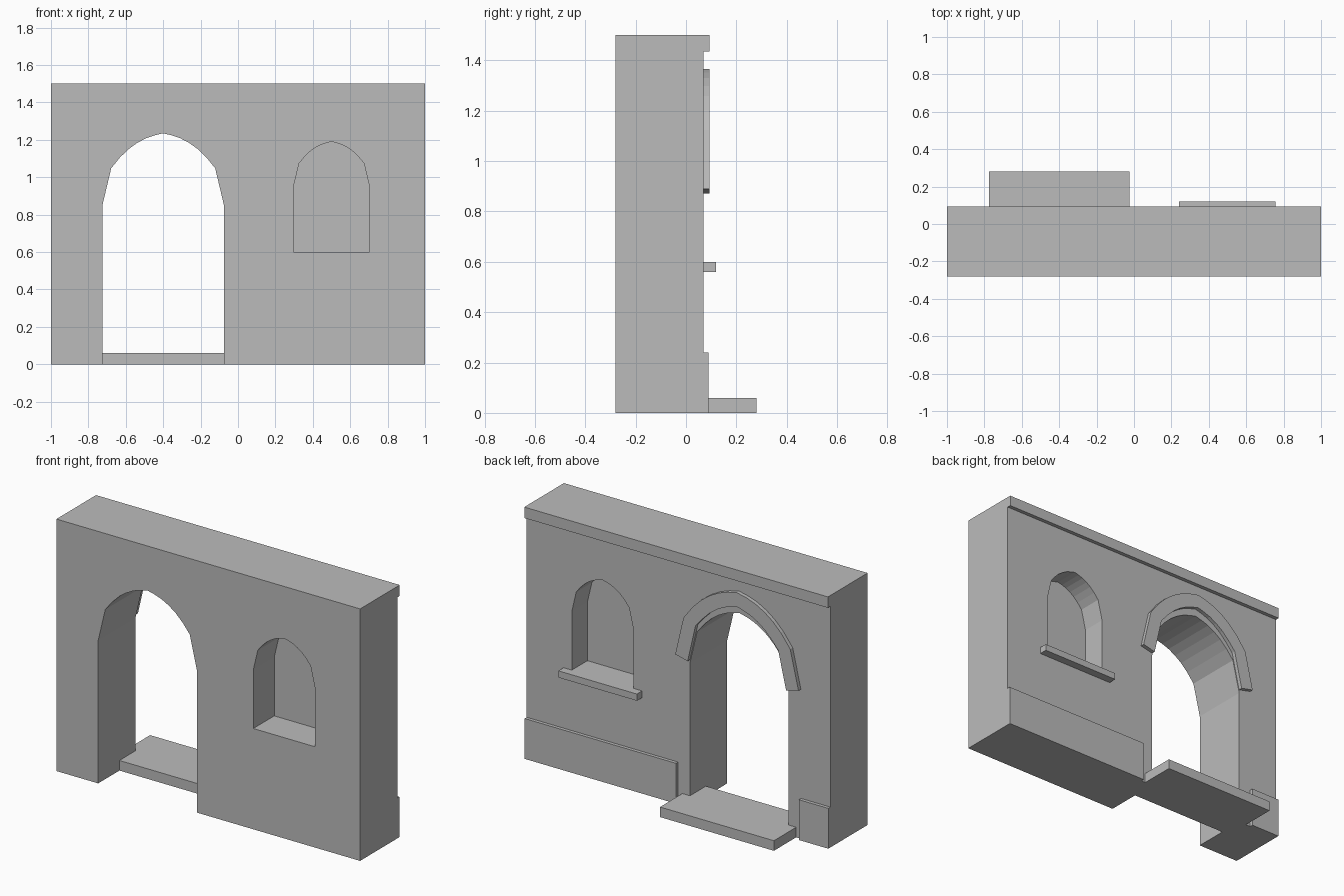
import bpy, bmesh
from mathutils import Vector, Matrix

if "Cube" in bpy.data.objects:
    bpy.data.objects.remove(bpy.data.objects["Cube"])

stone = bpy.data.materials.new("grey_stone")
stone.diffuse_color = (0.5, 0.5, 0.5, 1)
stone.use_nodes = True
stone.node_tree.nodes["Principled BSDF"].inputs["Base Color"].default_value = stone.diffuse_color

# Half of the pointed arch: fractions of half width and rise
ARCH = [(1, 0), (.855, .515), (.71, .665), (.57, .78), (.43, .865),
        (.285, .93), (.14, .972), (0, 1)]


def arch(cx, half, spring, rise):
    """Points of an arch from its left springing to its right springing."""
    left = [(cx - u * half, spring + v * rise) for u, v in ARCH]
    right = [(cx + u * half, spring + v * rise) for u, v in ARCH[-2::-1]]
    return left + right


def clean(bm, name):
    bmesh.ops.remove_doubles(bm, verts=bm.verts, dist=1e-5)
    bmesh.ops.recalc_face_normals(bm, faces=bm.faces)
    for f in bm.faces:
        f.smooth = False
    me = bpy.data.meshes.new(name)
    bm.to_mesh(me)
    bm.free()
    me.materials.append(stone)
    ob = bpy.data.objects.new(name, me)
    bpy.context.collection.objects.link(ob)
    return ob


def slab(name, outlines, y0, y1):
    """Fill x-z outlines (inner ones are holes) and extrude from y0 to y1."""
    cu = bpy.data.curves.new(name + "_profile", 'CURVE')
    cu.dimensions = '2D'
    cu.fill_mode = 'BOTH'
    cu.extrude = (y1 - y0) / 2
    for pts in outlines:
        sp = cu.splines.new('POLY')
        sp.points.add(len(pts) - 1)
        for p, (x, z) in zip(sp.points, pts):
            p.co = (x, z, 0, 1)
        sp.use_cyclic_u = True
        sp.use_smooth = False
    tmp = bpy.data.objects.new(name + "_profile", cu)
    bpy.context.collection.objects.link(tmp)
    dg = bpy.context.evaluated_depsgraph_get()
    me = bpy.data.meshes.new_from_object(tmp.evaluated_get(dg))
    bm = bmesh.new()
    bm.from_mesh(me)
    bpy.data.objects.remove(tmp)
    bpy.data.curves.remove(cu)
    bpy.data.meshes.remove(me)
    turn = Matrix.Translation((0, (y0 + y1) / 2, 0)) @ Matrix.Rotation(1.5707963268, 4, 'X')
    bmesh.ops.transform(bm, matrix=turn, verts=bm.verts)
    return clean(bm, name)


def box(name, x0, x1, y0, y1, z0, z1):
    bm = bmesh.new()
    bmesh.ops.create_cube(bm, size=1)
    for v in bm.verts:
        v.co = Vector(((x0 + x1) / 2 + v.co.x * (x1 - x0),
                       (y0 + y1) / 2 + v.co.y * (y1 - y0),
                       (z0 + z1) / 2 + v.co.z * (z1 - z0)))
    return clean(bm, name)


FRONT, BACK = -0.28, 0.07

# Wall with doorway notch and window hole
door = arch(-0.4, 0.325, 0.85, 0.385)
window = [(0.297, 0.6)] + arch(0.5, 0.203, 0.95, 0.24) + [(0.703, 0.6)]
outer = [(-1, 0), (-0.725, 0)] + door + [(-0.075, 0), (1, 0), (1, 1.5), (-1, 1.5)]
slab("wall", [outer, window], FRONT, BACK)

# Thin panel closing the window niche
slab("window_panel", [window], -0.083, -0.077)

# Arched hood moulding around the doorway on the back
path = [Vector(p) for p in arch(-0.4, 0.365, 0.88, 0.443)]
rim_out, rim_in = [], []
for i, p in enumerate(path):
    t = path[min(i + 1, len(path) - 1)] - path[max(i - 1, 0)]
    n = Vector((-t.y, t.x)).normalized() * 0.042
    rim_out.append(tuple(p + n))
    rim_in.append(tuple(p - n))
slab("door_hood", [rim_out + rim_in[::-1]], BACK, 0.093)

# Straight trim: cornice, plinths either side of the door, sill, doorstep
box("cornice", -1, 1, BACK, 0.093, 1.435, 1.5)
box("plinth_wide", 0.003, 1, BACK, 0.09, 0, 0.24)
box("plinth_narrow", -1, -0.807, BACK, 0.09, 0, 0.24)
box("window_sill", 0.24, 0.757, BACK, 0.119, 0.56, 0.6)
box("doorstep", -0.775, -0.025, BACK, 0.28, 0, 0.06)
box("threshold", -0.725, -0.075, -0.08, BACK, 0, 0.06)
